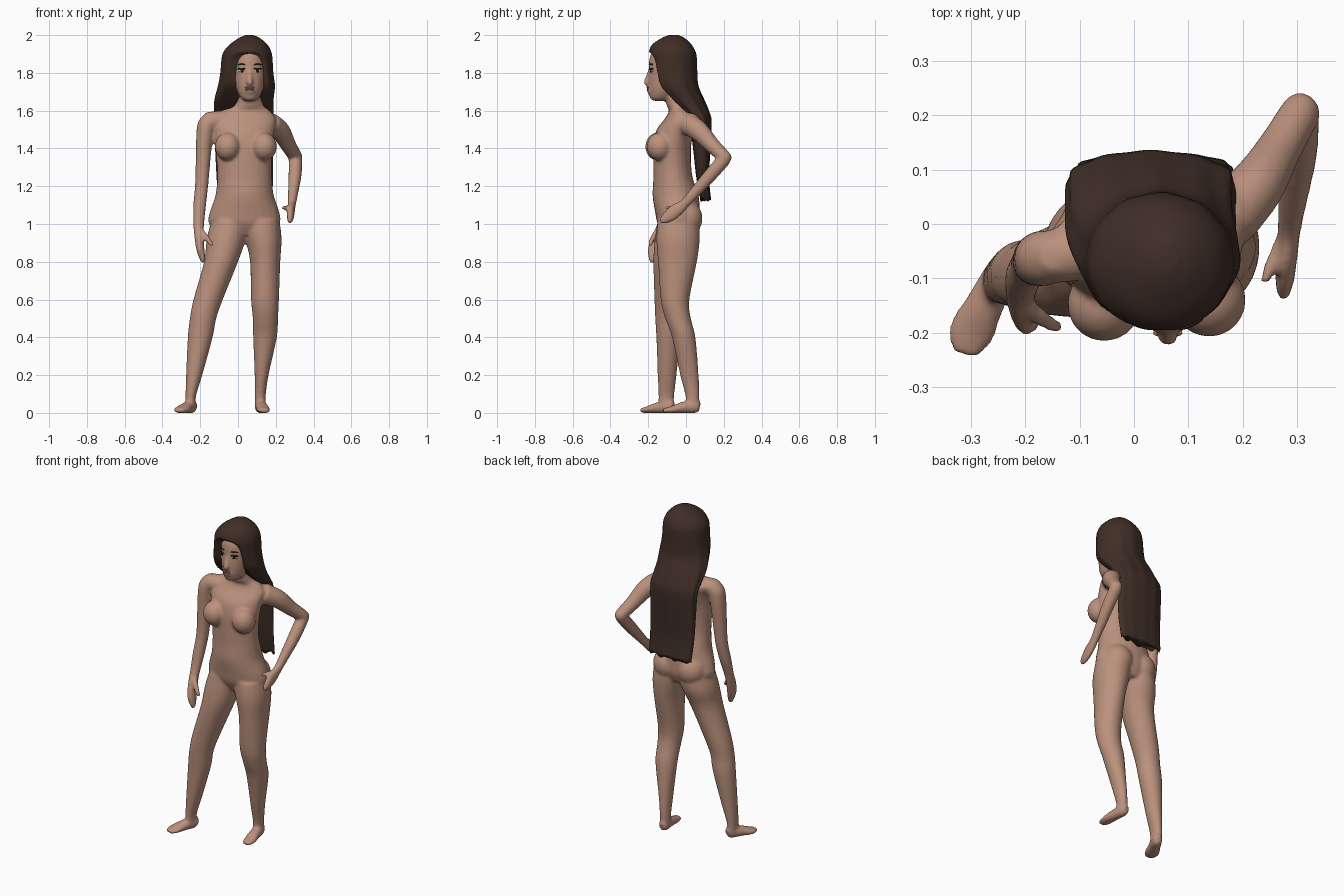
import bpy, bmesh, math
from mathutils import Vector, Matrix


def material(name, rgb):
    m = bpy.data.materials.new(name)
    m.diffuse_color = (*rgb, 1)
    return m


SKIN = material("skin", (0.50, 0.285, 0.205))
HAIR = material("dark brown hair", (0.05, 0.027, 0.019))
LIP = material("lip", (0.36, 0.17, 0.13))
WHITE = material("eye white", (0.6, 0.55, 0.5))
DARK = material("eye dark", (0.018, 0.01, 0.008))


def spline(rows, n=4):
    """Smooth (Catmull-Rom) interpolation of rows of numbers."""
    out = []
    for i in range(len(rows) - 1):
        p = [rows[max(0, min(len(rows) - 1, i + k))] for k in (-1, 0, 1, 2)]
        for s in range(n):
            t = s / n
            out.append([b + 0.5 * t * (c - a + t * (2*a - 5*b + 4*c - d + t * (3*(b - c) + d - a)))
                        for a, b, c, d in zip(*p)])
    return out + [list(rows[-1])]


def skin_rings(bm, rings):
    """Join rings of points into a closed tube."""
    vs = [[bm.verts.new(p) for p in r] for r in rings]
    n = len(vs[0])
    for a, b in zip(vs, vs[1:]):
        for i in range(n):
            bm.faces.new((a[i], a[(i + 1) % n], b[(i + 1) % n], b[i]))
    bm.faces.new(vs[0][::-1])
    bm.faces.new(vs[-1])


def column(bm, rows, n=24):
    """Horizontal rings from rows of z, x, y, x radius, y radius."""
    skin_rings(bm, [[(x + rx * math.cos(2*math.pi*i/n), y + ry * math.sin(2*math.pi*i/n), z)
                     for i in range(n)] for z, x, y, rx, ry in spline(rows)])


def limb(bm, rows, ref=(0, 0, 1), n=16):
    """Rings square to a path; rows of x, y, z, side radius, radius along ref."""
    rows = spline(rows)
    rings = []
    for k, r in enumerate(rows):
        t = (Vector(rows[min(k + 1, len(rows) - 1)][:3]) - Vector(rows[max(k - 1, 0)][:3])).normalized()
        side = t.cross(Vector(ref)).normalized()
        up = side.cross(t)
        rings.append([Vector(r[:3]) + side * r[3] * math.cos(2*math.pi*i/n)
                      + up * r[4] * math.sin(2*math.pi*i/n) for i in range(n)])
    skin_rings(bm, rings)


def ball(bm, loc, size, turn=0):
    bmesh.ops.create_uvsphere(bm, u_segments=20, v_segments=12, radius=1,
                              matrix=Matrix.Translation(loc) @ Matrix.Rotation(turn, 4, 'Z')
                              @ Matrix.Diagonal((*size, 1)))


def finish(name, bm, mat):
    bmesh.ops.recalc_face_normals(bm, faces=bm.faces)
    me = bpy.data.meshes.new(name)
    bm.to_mesh(me)
    bm.free()
    me.materials.append(mat)
    me.shade_smooth()
    ob = bpy.data.objects.new(name, me)
    bpy.context.collection.objects.link(ob)
    return ob


# ---- body: overlapping volumes fused by a remesh ----
bm = bmesh.new()
# torso and neck
column(bm, [(0.94, .038, -.035, .10, .08), (1.0, .033, -.04, .185, .11), (1.06, .035, -.045, .185, .118),
            (1.15, .035, -.055, .155, .122), (1.24, .035, -.068, .145, .105), (1.32, .033, -.073, .145, .1),
            (1.42, .032, -.072, .155, .1), (1.5, .03, -.055, .165, .1), (1.56, .025, -.03, .175, .08),
            (1.6, .04, -.03, .13, .06), (1.63, .06, -.045, .075, .058), (1.72, .062, -.065, .055, .058)])
limb(bm, [(-.15, -.06, 1.545, .05, .05), (.02, -.025, 1.545, .06, .06), (.19, .03, 1.53, .055, .055)])
# head and nose
column(bm, [(1.652, .062, -.14, .025, .035), (1.665, .062, -.135, .045, .055), (1.7, .062, -.118, .066, .08),
            (1.75, .062, -.1, .081, .1), (1.81, .062, -.087, .09, .11), (1.88, .062, -.085, .085, .108),
            (1.94, .062, -.085, .06, .08)])
limb(bm, [(.062, -.19, 1.815, .01, .01), (.062, -.202, 1.775, .013, .013), (.062, -.208, 1.75, .019, .017),
          (.062, -.195, 1.738, .014, .012)], ref=(0, 1, 0))
ball(bm, (.062, -.192, 1.708), (.03, .016, .02))
# chest and seat
for x, y in ((-.055, -.148), (.138, -.14)):
    ball(bm, (x, y, 1.41), (.068, .068, .075))
for x in (-.045, .12):
    ball(bm, (x, 0, 1.03), (.088, .088, .095))
# legs
column(bm, [(1.02, -.04, -.04, .1, .11), (.92, -.062, -.05, .104, .115), (.8, -.09, -.075, .09, .098),
            (.6, -.158, -.09, .078, .077), (.5, -.185, -.096, .07, .067), (.4, -.2, -.093, .066, .064),
            (.2, -.232, -.1, .043, .05), (.09, -.25, -.104, .028, .042), (.03, -.25, -.105, .028, .042)])
column(bm, [(1.02, .12, -.04, .1, .11), (.92, .135, -.042, .096, .115), (.8, .144, -.045, .08, .103),
            (.6, .143, -.058, .074, .076), (.5, .145, -.042, .067, .068), (.4, .143, -.012, .063, .062),
            (.2, .125, .018, .037, .049), (.09, .118, .034, .029, .037), (.03, .118, .034, .029, .037)])
# feet
limb(bm, [(-.236, -.068, .03, .02, .026), (-.245, -.09, .034, .03, .036), (-.275, -.15, .027, .036, .029),
          (-.299, -.2, .017, .043, .019), (-.31, -.24, .013, .024, .012)])
limb(bm, [(.117, .073, .03, .02, .026), (.118, .045, .034, .03, .036), (.127, -.02, .028, .033, .03),
          (.136, -.08, .016, .037, .018), (.139, -.122, .012, .022, .012)])
# hanging arm and hand
column(bm, [(1.59, -.145, -.058, .025, .03), (1.54, -.162, -.062, .05, .05), (1.45, -.178, -.065, .044, .049),
            (1.3, -.187, -.07, .038, .041), (1.2, -.193, -.077, .035, .038), (1.1, -.203, -.097, .034, .035),
            (1.0, -.208, -.125, .029, .028), (.94, -.207, -.147, .025, .034), (.87, -.2, -.167, .022, .036),
            (.82, -.189, -.175, .017, .024), (.795, -.184, -.177, .01, .012)])
limb(bm, [(-.2, -.148, .97, .015, .015), (-.165, -.176, .925, .015, .015), (-.136, -.192, .885, .011, .011)])
# bent arm with the hand at the hip
limb(bm, [(.17, .01, 1.53, .06, .06), (.225, .07, 1.49, .052, .054), (.265, .135, 1.42, .042, .043),
          (.303, .2, 1.358, .038, .036)])
ball(bm, (.305, .202, 1.352), (.037, .04, .036))
limb(bm, [(.305, .205, 1.345, .036, .036), (.302, .13, 1.26, .035, .036), (.292, .05, 1.17, .028, .03),
          (.285, -.01, 1.105, .022, .027), (.281, -.055, 1.07, .02, .038), (.277, -.1, 1.035, .018, .032),
          (.274, -.137, 1.012, .01, .014)])
limb(bm, [(.278, -.02, 1.08, .014, .014), (.252, -.075, 1.085, .013, .013), (.24, -.108, 1.085, .01, .01)])
body = finish("body", bm, SKIN)
rm = body.modifiers.new("fuse", 'REMESH')
rm.mode, rm.voxel_size, rm.use_smooth_shade = 'VOXEL', 0.0075, True
sm = body.modifiers.new("soften", 'SMOOTH')
sm.factor, sm.iterations = 0.5, 9

# ---- long hair: rows of z, x, y, x radius, y radius, front limit ----
bm = bmesh.new()
rows = spline([(2.0, .06, -.065, .02, .025, -.3), (1.985, .06, -.068, .055, .06, -.3),
               (1.95, .056, -.075, .1, .104, -.3), (1.91, .05, -.073, .127, .124, -.195),
               (1.87, .048, -.07, .135, .127, -.165), (1.8, .047, -.068, .14, .127, -.15),
               (1.73, .045, -.055, .15, .12, -.13), (1.66, .032, -.01, .155, .105, -.07),
               (1.6, .03, .04, .155, .08, -.01), (1.54, .031, .075, .155, .06, .02),
               (1.4, .032, .083, .152, .046, .03), (1.25, .035, .088, .148, .034, .05),
               (1.13, .037, .104, .142, .028, .07)], 5)
N = 72
rings = []
for z, x, y, rx, ry, front in rows:
    ring = []
    for i in range(N):
        a = 2 * math.pi * i / N
        # soft locks that grow towards the ends
        k = 1 + 0.02 * math.sin(11 * a + 2 * z) * min(1, (2.0 - z) * 2.5)
        ring.append((x + rx * k * math.cos(a), max(front, y + ry * k * math.sin(a)),
                     z + (0.012 * math.sin(9 * a) if z < 1.14 else 0)))
    rings.append(ring)
skin_rings(bm, rings)
finish("hair", bm, HAIR)

# ---- face details ----
CX = .062
parts = {"eye_whites": WHITE, "eye_darks": DARK, "eyebrows": HAIR}
for name, mat in parts.items():
    bm = bmesh.new()
    for s in (-1, 1):
        if name == "eye_whites":
            ball(bm, (CX + s * .042, -.182, 1.812), (.02, .005, .009), s * .42)
        elif name == "eye_darks":
            ball(bm, (CX + s * .041, -.186, 1.812), (.009, .004, .009), s * .42)
            ball(bm, (CX + s * .043, -.184, 1.822), (.024, .005, .005), s * .42)
        else:
            ball(bm, (CX + s * .043, -.184, 1.845), (.024, .004, .004), s * .42)
    finish(name, bm, mat)
bm = bmesh.new()
ball(bm, (CX, -.2, 1.722), (.027, .009, .006))
ball(bm, (CX, -.199, 1.711), (.024, .009, .006))
finish("lips", bm, LIP)
